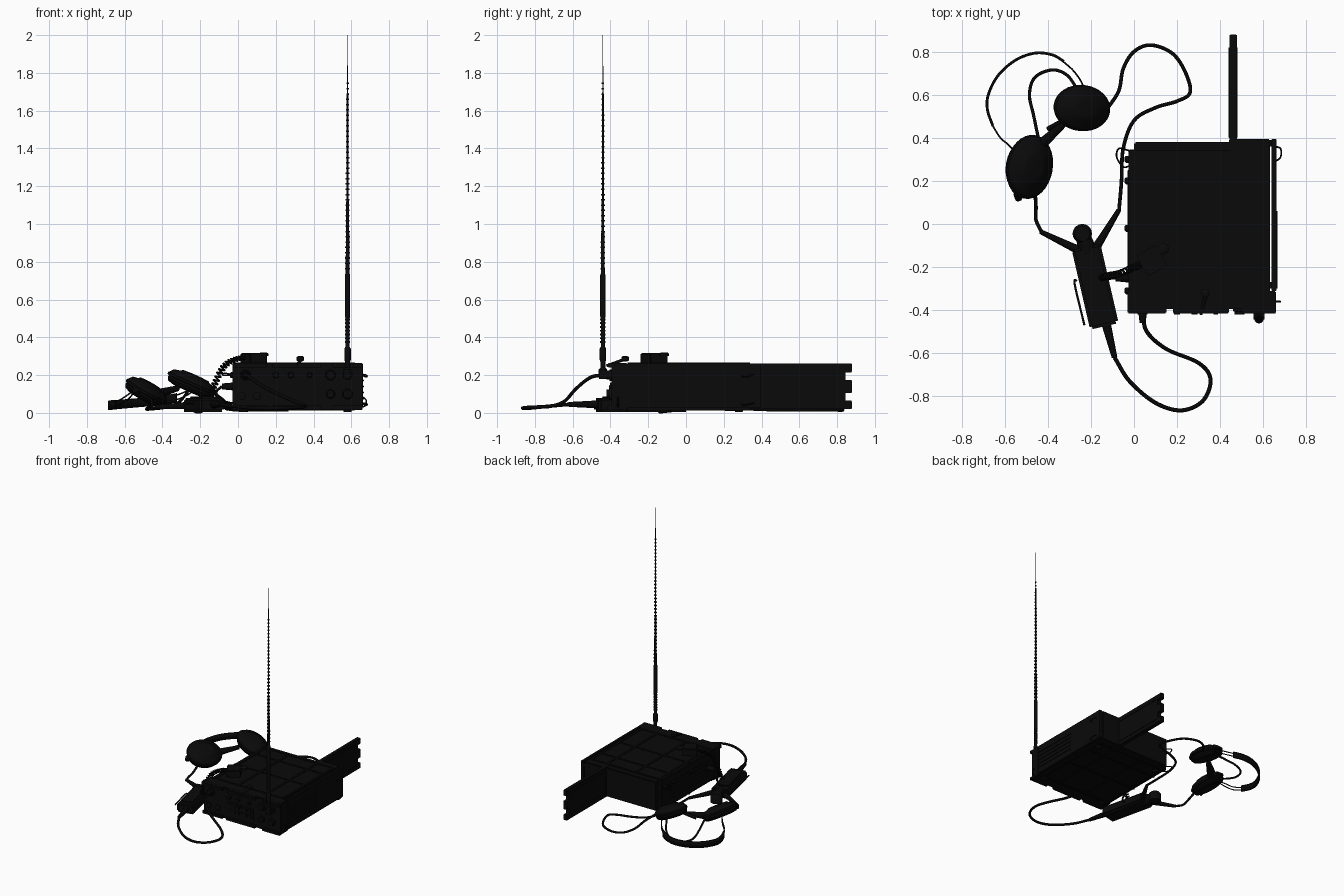
import bpy, bmesh, math
from mathutils import Vector, Matrix

old = bpy.data.objects.get("Cube")
if old:
    bpy.data.objects.remove(old)


def material(name, r, g, b):
    m = bpy.data.materials.new(name)
    m.use_nodes = True
    m.diffuse_color = (r, g, b, 1)
    m.node_tree.nodes["Principled BSDF"].inputs["Base Color"].default_value = (r, g, b, 1)
    return m


CASE = material("black case", .003, .003, .003)
RUBBER = material("black rubber", .002, .002, .002)


def finish(name, bm, mat, smooth=False):
    me = bpy.data.meshes.new(name)
    bmesh.ops.recalc_face_normals(bm, faces=bm.faces)
    bm.to_mesh(me)
    bm.free()
    me.materials.append(mat)
    ob = bpy.data.objects.new(name, me)
    bpy.context.collection.objects.link(ob)
    if smooth:
        bpy.ops.object.select_all(action='DESELECT')
        ob.select_set(True)
        bpy.context.view_layer.objects.active = ob
        bpy.ops.object.shade_smooth_by_angle(angle=math.radians(40))
    return ob


def box(name, lo, hi, mat=CASE, bevel=.006, turn=0):
    lo, hi = Vector(lo), Vector(hi)
    bm = bmesh.new()
    bmesh.ops.create_cube(bm, size=1)
    bmesh.ops.scale(bm, vec=hi - lo, verts=bm.verts)
    if bevel:
        bmesh.ops.bevel(bm, geom=bm.edges[:], offset=bevel, segments=2, affect='EDGES')
    ob = finish(name, bm, mat)
    ob.location = (lo + hi) / 2
    ob.rotation_euler.z = math.radians(turn)
    return ob


def lathe(name, profile, loc, axis=(0, 0, 1), mat=CASE, sides=20):
    """Revolve (radius, height) pairs about an axis."""
    bm = bmesh.new()
    rings = [[bm.verts.new((r * math.cos(a), r * math.sin(a), h))
              for a in (i * math.tau / sides for i in range(sides))] for r, h in profile]
    for a, b in zip(rings, rings[1:]):
        for i in range(sides):
            j = (i + 1) % sides
            bm.faces.new((a[i], a[j], b[j], b[i]))
    bm.faces.new(rings[0])
    bm.faces.new(rings[-1])
    ob = finish(name, bm, mat, True)
    ob.rotation_euler = Vector(axis).to_track_quat('Z', 'Y').to_euler()
    ob.location = loc
    return ob


def spline(pts, steps=8):
    p = [Vector(q) for q in pts]
    p = [2 * p[0] - p[1]] + p + [2 * p[-1] - p[-2]]
    out = []
    for a, b, c, d in zip(p, p[1:], p[2:], p[3:]):
        for k in range(steps):
            t = k / steps
            out.append(.5 * (2 * b + (c - a) * t + (2 * a - 5 * b + 4 * c - d) * t * t
                             + (3 * b - a - 3 * c + d) * t ** 3))
    return out + [p[-2]]


def tube(name, pts, radius, mat=RUBBER):
    cu = bpy.data.curves.new(name, 'CURVE')
    cu.dimensions = '3D'
    cu.bevel_depth, cu.bevel_resolution, cu.use_fill_caps = radius, 2, True
    s = cu.splines.new('POLY')
    s.points.add(len(pts) - 1)
    for q, v in zip(s.points, pts):
        q.co = (*v, 1)
    cu.materials.append(mat)
    ob = bpy.data.objects.new(name, cu)
    bpy.context.collection.objects.link(ob)
    bpy.ops.object.select_all(action='DESELECT')
    ob.select_set(True)
    bpy.context.view_layer.objects.active = ob
    bpy.ops.object.convert(target='MESH')
    return ob


def rod(name, a, b, r0, r1, mat=RUBBER):
    a, b = Vector(a), Vector(b)
    return lathe(name, [(r0, 0), (r1, (b - a).length)], a, b - a, mat, 14)


# Radio case: main body, front section, side panel and rear cover
box("radio_body", (-.025, -.36, .02), (.63, .345, .262))
box("rear_cover", (0, .33, .025), (.45, .38, .258))
box("rear_corner", (.44, .33, .02), (.632, .395, .262))
box("front_bezel", (-.03, -.395, .015), (.66, -.31, .265))
box("side_panel", (.637, -.312, .025), (.662, .395, .262), bevel=.004)
for z in (.05, .22):
    box("side_spacer", (.625, -.3, z), (.64, -.27, z + .02), bevel=0)
    box("side_spacer", (.625, .36, z), (.64, .39, z + .02), bevel=0)
for i in range(5):
    box("side_rib", (.66, -.3, .07 + i * .032), (.667, .06, .08 + i * .032), bevel=.002)
    box("left_rib", (-.03, -.25, .07 + i * .032), (-.022, .25, .08 + i * .032), bevel=.002)

# Raised strips on the top and bottom
for z in (.261, .013):
    for x in (.0, .205, .46, .6):
        box("long_strip", (x, -.3, z), (x + .02, .33, z + .007), bevel=.002)
    for y in (-.31, -.03, .2, .325):
        box("cross_strip", (-.02, y, z), (.62, y + .015, z + .007), bevel=.002)
for y in (-.31, -.02, .2, .3):
    lathe("side_stud", [(.016, 0), (.016, .012), (.01, .018)], (-.025, y, .2), (-1, 0, 0))
for x in (.03, .58):
    for y in (-.33, .28):
        lathe("foot", [(.02, 0), (.025, .02)], (x, y, .005))

# Front panel guards and controls
for x0, x1 in ((-.03, .15), (.18, .44), (.5, .66)):
    for z in (.015, .24):
        box("front_guard", (x0, -.415, z), (x1, -.38, z + .024), bevel=.004)
for x, z, r in ((.04, .2, .03), (.49, .2, .03), (.58, .2, .026), (.2, .2, .018),
                (.28, .2, .018), (.49, .1, .026), (.58, .1, .03), (.38, .2, .014)):
    lathe("front_knob", [(r, 0), (r, .014), (r * .8, .016), (r * .75, .03)], (x, -.39, z), (0, -1, 0))
box("display_frame", (.18, -.402, .07), (.42, -.39, .16), bevel=.003)
for i in range(6):
    for j in range(2):
        box("button", (.2 + i * .034, -.408, .08 + j * .04), (.225 + i * .034, -.4, .108 + j * .04), bevel=.002)
for x in (.02, .1):
    lathe("socket", [(.022, 0), (.022, .015), (.015, .018)], (x, -.39, .09), (0, -1, 0))
rod("toggle_lever", (.31, -.42, .25), (.335, -.32, .285), .007, .009, CASE)
lathe("toggle_tip", [(.01, -.012), (.02, -.006), (.02, .012), (.01, .018)], (.33, -.322, .284))

# Carrying hooks
for z in (.05, .2):
    tube("rear_hook", spline([(-.02, .34, z), (-.07, .35, z + .01), (-.08, .31, z), (-.05, .265, z), (-.02, .27, z)]), .004, CASE)
    tube("side_hook", spline([(.65, .36, z), (.68, .35, z), (.68, .31, z - .01), (.655, .29, z)]), .004, CASE)
tube("corner_hook", spline([(.65, -.36, .09), (.677, -.36, .07), (.675, -.36, .04), (.655, -.36, .03)]), .004, CASE)

# Open rear door with a notched end
box("rear_door", (.443, .36, .02), (.477, .845, .262), bevel=.004)
for z0, z1 in ((.02, .065), (.105, .175), (.215, .262)):
    box("door_tab", (.443, .83, z0), (.477, .88, z1), bevel=.004)
for z in (.05, .22):
    box("door_rib", (.439, .4, z), (.481, .82, z + .012), bevel=.002)

# Whip antenna on its bracket
box("antenna_bracket", (.555, -.45, .185), (.605, -.39, .225))
lathe("antenna_base", [(.02, .18), (.022, .2), (.022, .23), (.013, .24), (.013, .27),
                       (.017, .28), (.017, .34), (.011, .35), (.011, .5), (.014, .51),
                       (.014, .73), (.01, .74), (.009, .95), (.007, .96), (.007, 1.12),
                       (.005, 1.13), (.005, 1.68), (.003, 1.7), (.003, 1.83),
                       (.0015, 1.84), (.0015, 2)], (.58, -.44, 0), sides=12)
for i in range(36):
    z = .76 + i * .028
    r = .013 - .0065 * i / 35
    lathe("antenna_ring", [(r, 0), (r, .008)], (.58, -.44, z), sides=10)
for i in range(7):
    lathe("antenna_collar", [(.014, 0), (.014, .01)], (.58, -.44, .37 + i * .02), sides=12)

# Hand key lying on the top of the case
box("key_block", (.03, -.225, .262), (.135, -.115, .318), turn=30)
lathe("key_knob", [(.026, 0), (.026, .014), (.016, .02)], (.135, -.115, .3))

# Talk unit with its round button and strain reliefs
box("talk_unit", (-.248, -.48, .005), (-.112, -.1, .078), bevel=.012, turn=13)
box("talk_plate", (-.225, -.44, .07), (-.135, -.16, .086), bevel=.004, turn=13)
lathe("talk_button", [(.045, 0), (.045, .06), (.035, .072)], (-.24, -.045, .005))
rod("talk_neck", (-.235, -.06, .04), (-.21, -.14, .04), .035, .045)
tube("talk_clip", spline([(-.265, -.26, .05), (-.275, -.28, .05), (-.23, -.47, .05)]), .005, CASE)
rod("left_relief", (-.26, -.12, .04), (-.435, -.035, .03), .02, .011)
rod("right_relief", (-.17, -.1, .04), (-.07, .065, .03), .02, .011)
rod("front_relief", (-.13, -.46, .045), (-.09, -.62, .045), .022, .013)

# Cables
R = .0085
tube("radio_cable", spline([(-.09, -.62, .045), (-.02, -.73, .035), (.1, -.83, .025), (.22, -.865, .025),
                            (.32, -.82, .03), (.355, -.72, .035), (.3, -.645, .06), (.15, -.58, .13),
                            (.06, -.5, .19), (.04, -.41, .2)]), R + .001)
rod("radio_plug", (.04, -.46, .2), (.04, -.39, .2), .014, .022)
tube("long_cable", spline([(-.07, .06, .03), (-.058, .2, .02), (-.05, .35, .02), (0, .48, .015), (.1, .54, .015),
                           (.2, .57, .015), (.26, .61, .015), (.24, .7, .015), (.18, .79, .015),
                           (.08, .83, .015), (0, .8, .015), (-.05, .72, .03), (-.07, .62, .06), (-.12, .54, .1)]), R)
tube("short_cable", spline([(-.43, -.035, .03), (-.455, .02, .025), (-.455, .08, .04), (-.46, .16, .08)]), R)
tube("headset_loop", spline([(-.44, .38, .09), (-.465, .5, .04), (-.485, .6, .02), (-.46, .68, .02),
                             (-.38, .715, .03), (-.31, .69, .06), (-.26, .62, .12)]), R - .001)

# Coiled lead from the talk unit to the key
path = spline([(-.15, -.25, .07), (-.12, -.24, .16), (-.07, -.23, .25), (0, -.2, .288), (.05, -.18, .29)], 40)
coil = [p + Vector((math.cos(k * .8), math.sin(k * .8), math.cos(k * .8) * -.6)) * .013 for k, p in enumerate(path)]
tube("coiled_lead", coil, .005)
rod("side_plug", (-.085, -.25, .14), (-.02, -.25, .14), .016, .022)
tube("side_lead", spline([(-.085, -.25, .14), (-.115, -.25, .11), (-.1, -.25, .06), (-.14, -.26, .04)]), .007)


# Ear cups: oval shells with a soft cushion underneath
def ear_cup(centre, a, b, tilt, turn):
    shell = lathe("ear_shell", [(.3, .048), (.55, .046), (.6, .038), (.86, .03), (.98, .012), (1, 0)][::-1]
                  , (0, 0, 0), sides=32)
    pad = lathe("ear_cushion", [(.5, -.02), (.55, -.035), (.72, -.044), (.9, -.036), (.97, -.02), (.94, 0)],
                (0, 0, 0), mat=RUBBER, sides=32)
    rim = lathe("ear_rim", [(1, -.008), (1.03, -.004), (1.03, .006), (1, .01)], (0, 0, 0), sides=32)
    m = (Matrix.Translation(centre) @ Matrix.Rotation(math.radians(turn), 4, 'Z')
         @ Matrix.Rotation(math.radians(tilt), 4, 'Y') @ Matrix.Diagonal((a, b, 1, 1)))
    for ob in (shell, pad, rim):
        ob.data.transform(m)
        ob.rotation_euler = (0, 0, 0)


ear_cup((-.242, .538, .155), .138, .104, 24, -6)
ear_cup((-.485, .265, .115), .118, .145, 30, -10)
rod("boom_arm", (-.43, .37, .1), (-.32, .47, .13), .026, .015)
rod("boom_link", (-.4, .44, .1), (-.29, .5, .15), .012, .012)
rod("cup_lug", (-.54, .14, .12), (-.535, .115, .1), .02, .016)

# Headband strip with thin rods at both ends
band = spline([(-.325, .755, .08), (-.38, .785, .07), (-.46, .793, .06), (-.55, .76, .052), (-.63, .69, .045),
               (-.676, .6, .04), (-.68, .53, .04), (-.655, .455, .045)])
bm = bmesh.new()
rows = [[bm.verts.new(p + Vector((0, 0, s))) for s in (-.024, .024)] for p in band]
for u, v in zip(rows, rows[1:]):
    bm.faces.new((u[0], u[1], v[1], v[0]))
strip = finish("headband", bm, RUBBER, True)
solid = strip.modifiers.new("thickness", 'SOLIDIFY')
solid.thickness, solid.offset = .013, 0
for s in (-.012, .012):
    tube("band_rod", spline([(-.33, .755, .08 + s), (-.28, .71, .1 + s), (-.24, .65, .13 + s), (-.235, .6, .17)]), .004, CASE)
    tube("band_rod", spline([(-.655, .455, .045 + s), (-.62, .4, .06 + s), (-.575, .36, .09 + s), (-.53, .3, .14)]), .004, CASE)
